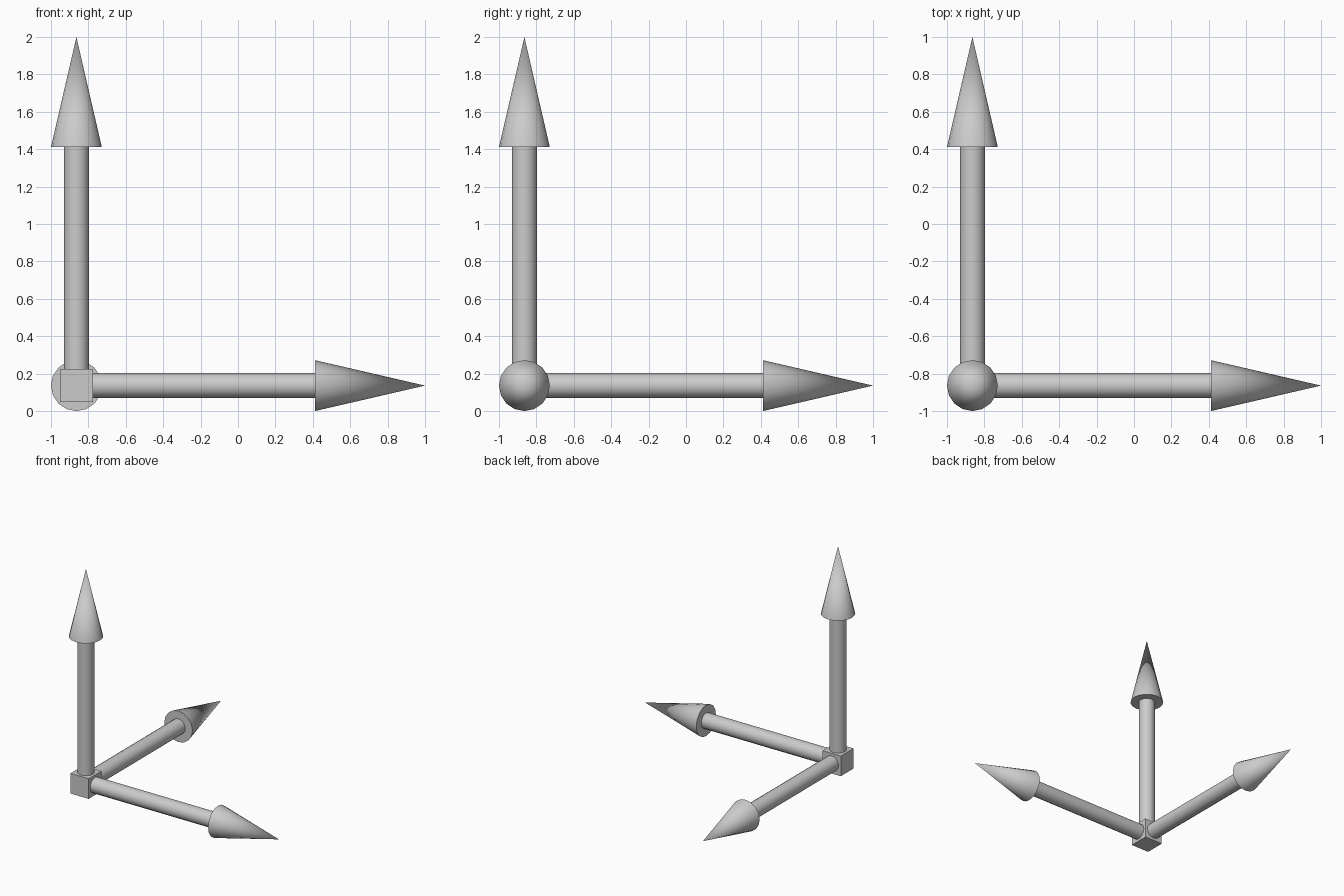
import bpy
from math import pi, radians
from mathutils import Vector

if "Cube" in bpy.data.objects:
    bpy.data.objects.remove(bpy.data.objects["Cube"])

C = Vector((-0.864, -0.864, 0.136))   # shared origin of the three arrows
SIDES = 16
CUBE, SHAFT_R, HEAD_R = 0.176, 0.067, 0.136
HEAD_START, TIP = 1.275, 1.864


def finish(obj, name):
    obj.name = name
    bpy.ops.object.shade_smooth_by_angle(angle=radians(40))


def arrow(axis, direction, rotation):
    # shaft, from the cube face to the base of the head
    start = CUBE / 2
    bpy.ops.mesh.primitive_cylinder_add(
        vertices=SIDES, radius=SHAFT_R, depth=HEAD_START - start,
        location=C + direction * (HEAD_START + start) / 2, rotation=rotation)
    finish(bpy.context.object, axis + "_shaft")
    # pointed head
    bpy.ops.mesh.primitive_cone_add(
        vertices=SIDES, radius1=HEAD_R, radius2=0, depth=TIP - HEAD_START,
        location=C + direction * (TIP + HEAD_START) / 2, rotation=rotation)
    finish(bpy.context.object, axis + "_arrowhead")


# corner cube
bpy.ops.mesh.primitive_cube_add(size=CUBE, location=C)
bpy.context.object.name = "origin_cube"

# three arrows at right angles
arrow("x", Vector((1, 0, 0)), (0, pi / 2, 0))
arrow("y", Vector((0, 1, 0)), (-pi / 2, 0, 0))
arrow("z", Vector((0, 0, 1)), (0, 0, 0))
